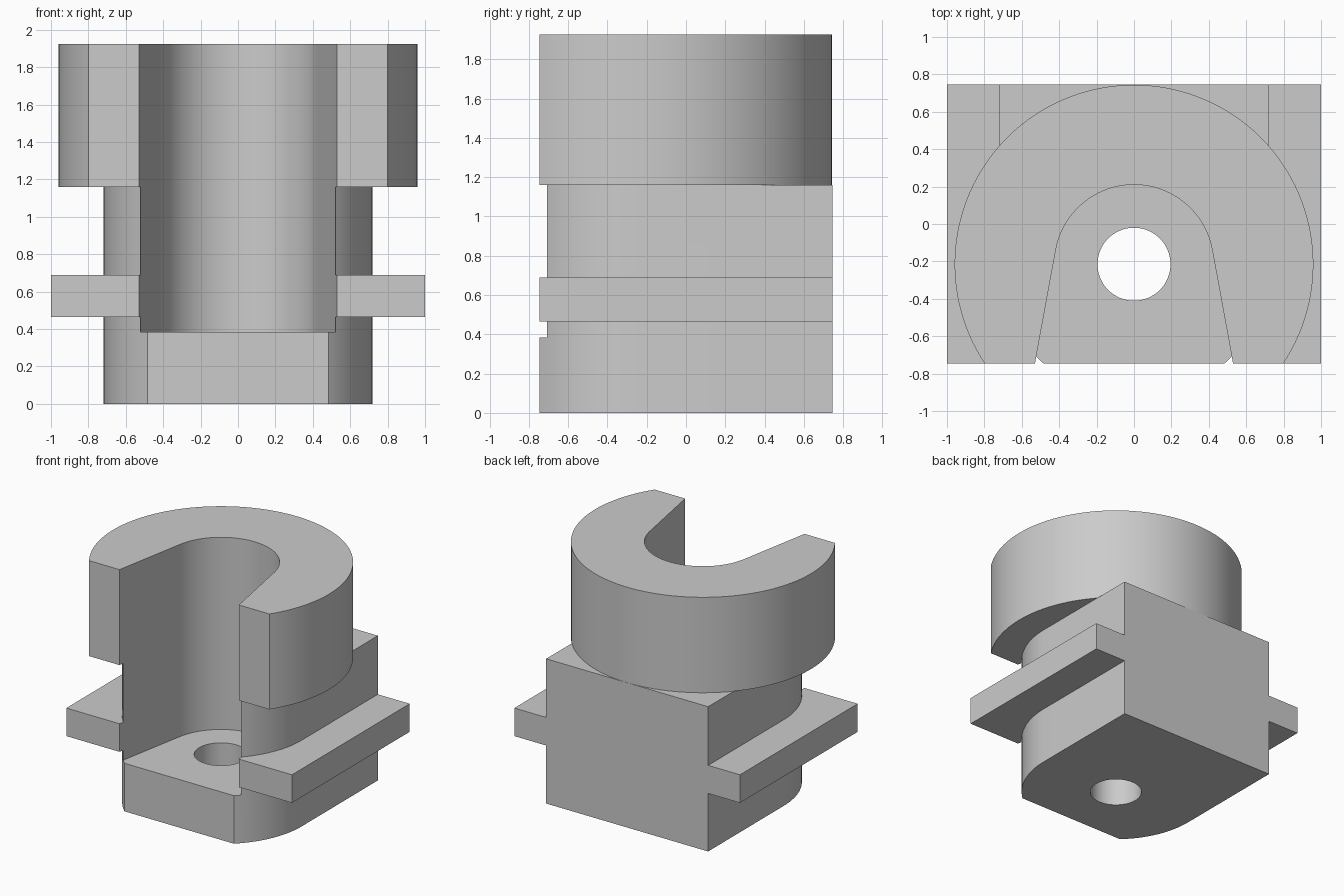
import bpy, bmesh, math
from math import sin, cos, asin, radians, pi

cube = bpy.data.objects.get("Cube")
if cube:
    bpy.data.objects.remove(cube, do_unlink=True)

FRONT, BACK = -0.745, 0.745
AXIS_Y = -0.215            # shared axis of the bore, slot and round parts

grey = bpy.data.materials.new("plain_grey")
grey.use_nodes = True
colour = (0.6, 0.6, 0.6, 1)
grey.diffuse_color = colour
grey.node_tree.nodes["Principled BSDF"].inputs["Base Color"].default_value = colour


def arc(radius, start, end, steps):
    """Points on an arc around the shared axis, angles in radians."""
    angles = [start + (end - start) * i / steps for i in range(steps + 1)]
    return [(radius * cos(a), AXIS_Y + radius * sin(a)) for a in angles]


def extrude(name, outline, bottom, top):
    """Solid made by raising a counter-clockwise outline."""
    bm = bmesh.new()
    face = bm.faces.new([bm.verts.new((x, y, bottom)) for x, y in outline])
    result = bmesh.ops.extrude_face_region(bm, geom=[face])
    raised = [v for v in result["geom"] if isinstance(v, bmesh.types.BMVert)]
    bmesh.ops.translate(bm, verts=raised, vec=(0, 0, top - bottom))
    bmesh.ops.recalc_face_normals(bm, faces=bm.faces)
    mesh = bpy.data.meshes.new(name)
    bm.to_mesh(mesh)
    bm.free()
    mesh.materials.append(grey)
    obj = bpy.data.objects.new(name, mesh)
    bpy.context.collection.objects.link(obj)
    return obj


def combine(target, tool, operation):
    """Apply a boolean and discard the tool."""
    mod = target.modifiers.new(operation.title(), "BOOLEAN")
    mod.operation = operation
    mod.solver = "EXACT"
    mod.object = tool
    bpy.context.view_layer.objects.active = target
    bpy.ops.object.modifier_apply(modifier=mod.name)
    bpy.data.objects.remove(tool, do_unlink=True)


# Body: square at the back, rounded at the front with a small flat
body_r = 0.718
dip = asin((FRONT - AXIS_Y) / body_r)
body_outline = (arc(body_r, dip, 0, 24)
                + [(body_r, BACK), (-body_r, BACK)]
                + arc(body_r, pi, pi - dip, 24))
body = extrude("slotted_block", body_outline, 0, 1.16)

# Rectangular side flange
flange = extrude("flange", [(-1, FRONT), (1, FRONT), (1, BACK), (-1, BACK)], 0.465, 0.69)

# Round head with a flat front
head_r = 0.959
dip = asin((FRONT - AXIS_Y) / head_r)
head = extrude("head", arc(head_r, dip, pi - dip, 96), 1.16, 1.925)

# Flared slot with a round end, open at the front and top
slot_r, flare = 0.425, radians(10.4)
slot_arc = arc(slot_r, flare, pi - flare, 48)
x, y = slot_arc[0]
mouth_y = -1
mouth_x = x + (y - mouth_y) * math.tan(flare)
slot = extrude("slot_cutter", slot_arc + [(-mouth_x, mouth_y), (mouth_x, mouth_y)], 0.385, 2.2)

# Vertical bore through the base
bore = extrude("bore_cutter", arc(0.195, 0, 2 * pi, 64)[:-1], -0.2, 0.6)

combine(body, flange, "UNION")
combine(body, head, "UNION")
combine(body, slot, "DIFFERENCE")
combine(body, bore, "DIFFERENCE")

bpy.ops.object.select_all(action="DESELECT")
body.select_set(True)
bpy.context.view_layer.objects.active = body
bpy.ops.object.shade_smooth_by_angle(angle=radians(25))
